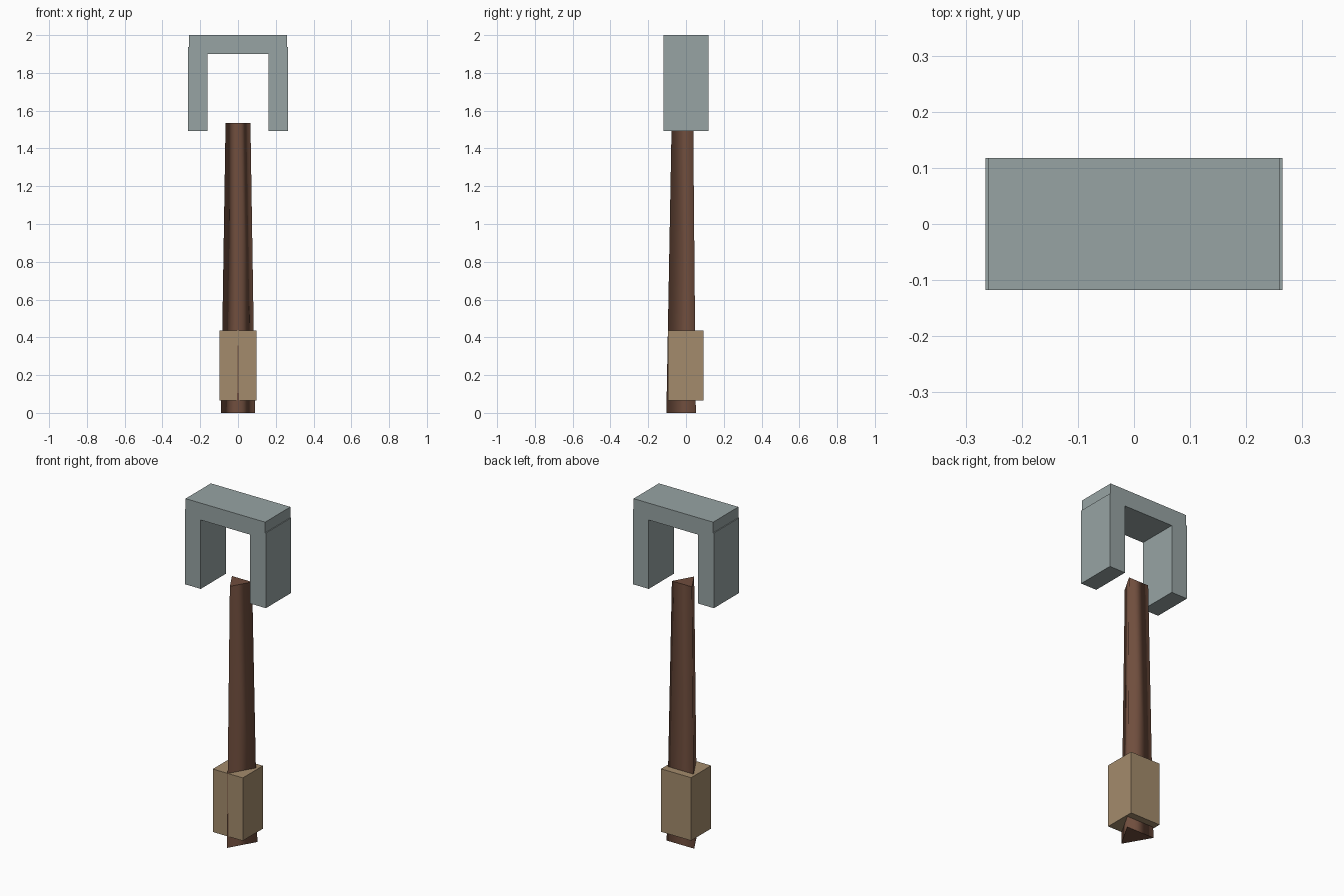
import bpy
import math

if "Cube" in bpy.data.objects:
    bpy.data.objects.remove(bpy.data.objects["Cube"])


def material(name, rgb):
    m = bpy.data.materials.new(name)
    m.diffuse_color = (*rgb, 1)
    m.use_nodes = True
    m.node_tree.nodes["Principled BSDF"].inputs["Base Color"].default_value = m.diffuse_color
    return m


def box(name, lo, hi, mat):
    bpy.ops.mesh.primitive_cube_add(size=1, location=[(a + b) / 2 for a, b in zip(lo, hi)])
    ob = bpy.context.object
    ob.name = name
    ob.scale = [b - a for a, b in zip(lo, hi)]
    bpy.ops.object.transform_apply(location=False, rotation=False, scale=True)
    ob.data.materials.append(mat)
    return ob


wood = material("dark_wood", (0.16, 0.075, 0.047))
leather = material("tan_leather", (0.37, 0.26, 0.15))
metal = material("grey_metal", (0.31, 0.37, 0.37))

# Tapered three-sided handle, one ridge facing the front
H = 1.535
bpy.ops.mesh.primitive_cone_add(vertices=3, radius1=0.104, radius2=0.076, depth=H,
                                location=(0, 0, H / 2), rotation=(0, 0, math.pi))
handle = bpy.context.object
handle.name = "handle"
handle.data.materials.append(wood)
# Smooth sides, flat end caps
for p in handle.data.polygons:
    p.use_smooth = abs(p.normal.z) < 0.5
for e in handle.data.edges:
    z1, z2 = (handle.data.vertices[i].co.z for i in e.vertices)
    e.use_edge_sharp = abs(z1 - z2) < 0.01

# Grip wrapped round the lower handle; the ridge just pokes through its front
box("grip", (-0.098, -0.0952, 0.065), (0.098, 0.0925, 0.437), leather)

# Head: top bar with two hanging legs that stand slightly proud of its ends
box("head_bar", (-0.26, -0.118, 1.9), (0.26, 0.118, 2.0), metal)
for side, x0, x1 in (("left", -0.265, -0.161), ("right", 0.161, 0.265)):
    box("head_leg_" + side, (x0, -0.118, 1.493), (x1, 0.118, 1.937), metal)
